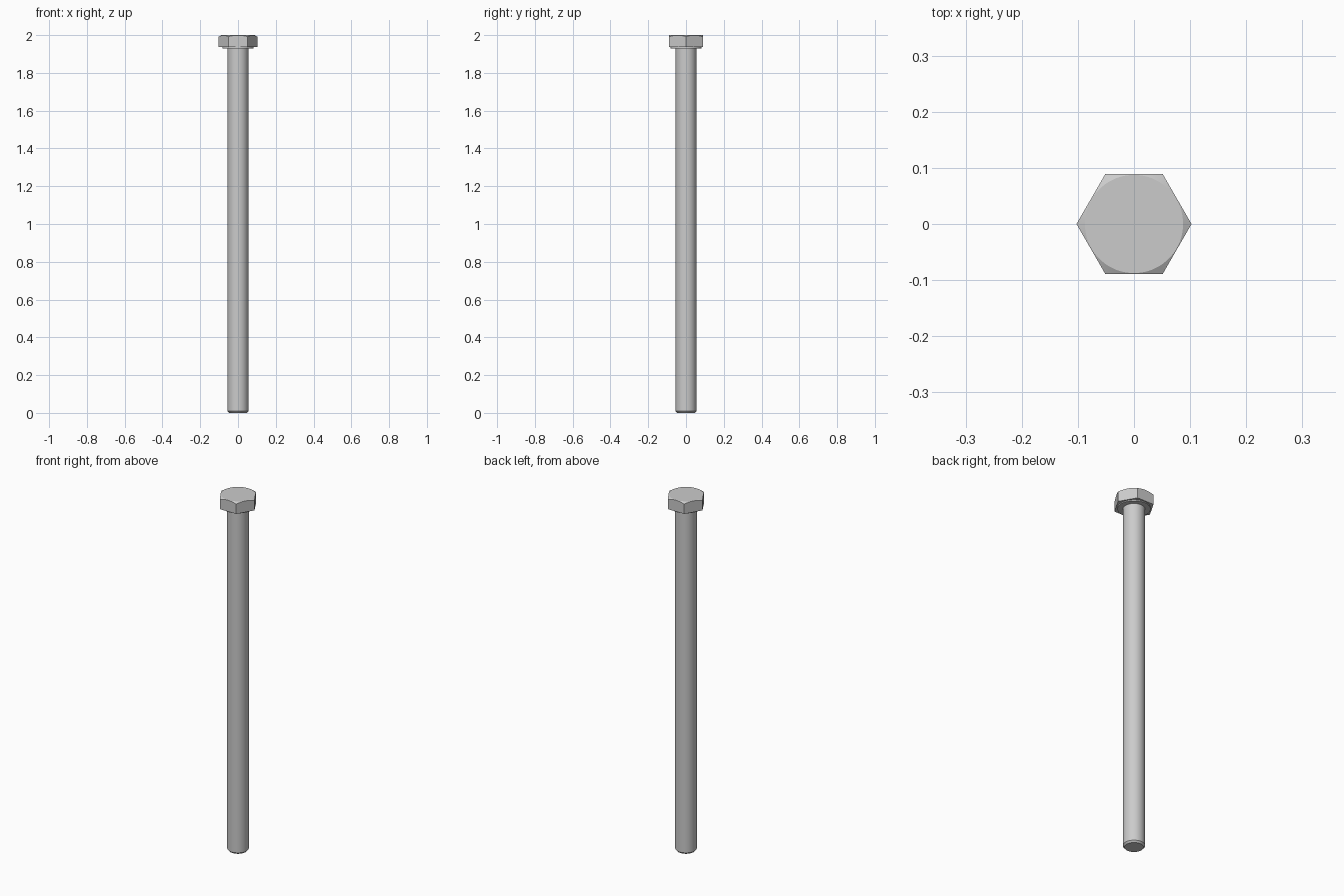
import bpy, bmesh, math

if "Cube" in bpy.data.objects:
    bpy.data.objects.remove(bpy.data.objects["Cube"])

APOTHEM = 0.0888      # half width across the head flats
TOP_R = 0.0875        # flat circle on top of the head
SHANK_R = 0.055


def hex_radius(a):
    return APOTHEM / math.cos((a % (math.pi / 3)) - math.pi / 6)


def loft(name, rings, n):
    """Solid skinned through rings; each ring maps an angle to (radius, z)."""
    bm = bmesh.new()
    loops = []
    for ring in rings:
        loop = []
        for i in range(n):
            a = math.tau * i / n
            r, z = ring(a)
            loop.append(bm.verts.new((r * math.cos(a), r * math.sin(a), z)))
        loops.append(loop)
    for lo, hi in zip(loops, loops[1:]):
        for i in range(n):
            j = (i + 1) % n
            bm.faces.new((lo[i], lo[j], hi[j], hi[i]))
    bm.faces.new(loops[0][::-1])
    bm.faces.new(loops[-1])
    me = bpy.data.meshes.new(name)
    bm.to_mesh(me)
    bm.free()
    ob = bpy.data.objects.new(name, me)
    bpy.context.collection.objects.link(ob)
    bpy.ops.object.select_all(action='DESELECT')
    ob.select_set(True)
    bpy.context.view_layer.objects.active = ob
    bpy.ops.object.shade_smooth_by_angle(angle=math.radians(20))
    return ob


def circle(r, z):
    return lambda a: (r, z)


def head_crown(a):
    # where the 30 degree conical chamfer meets the hex sides
    r = hex_radius(a)
    return r, 2.0 - (r - TOP_R) * math.tan(math.radians(30))


# Hex head with conical top chamfer
loft("hex_head", [lambda a: (hex_radius(a), 1.936), head_crown, circle(TOP_R, 2.0)], 96)

# Thin washer face under the head
loft("washer_face", [circle(0.082, 1.93), circle(0.082, 1.937)], 96)

# Shank with chamfered tip
loft("shank", [circle(0.047, 0), circle(SHANK_R, 0.009), circle(SHANK_R, 1.935)], 64)
